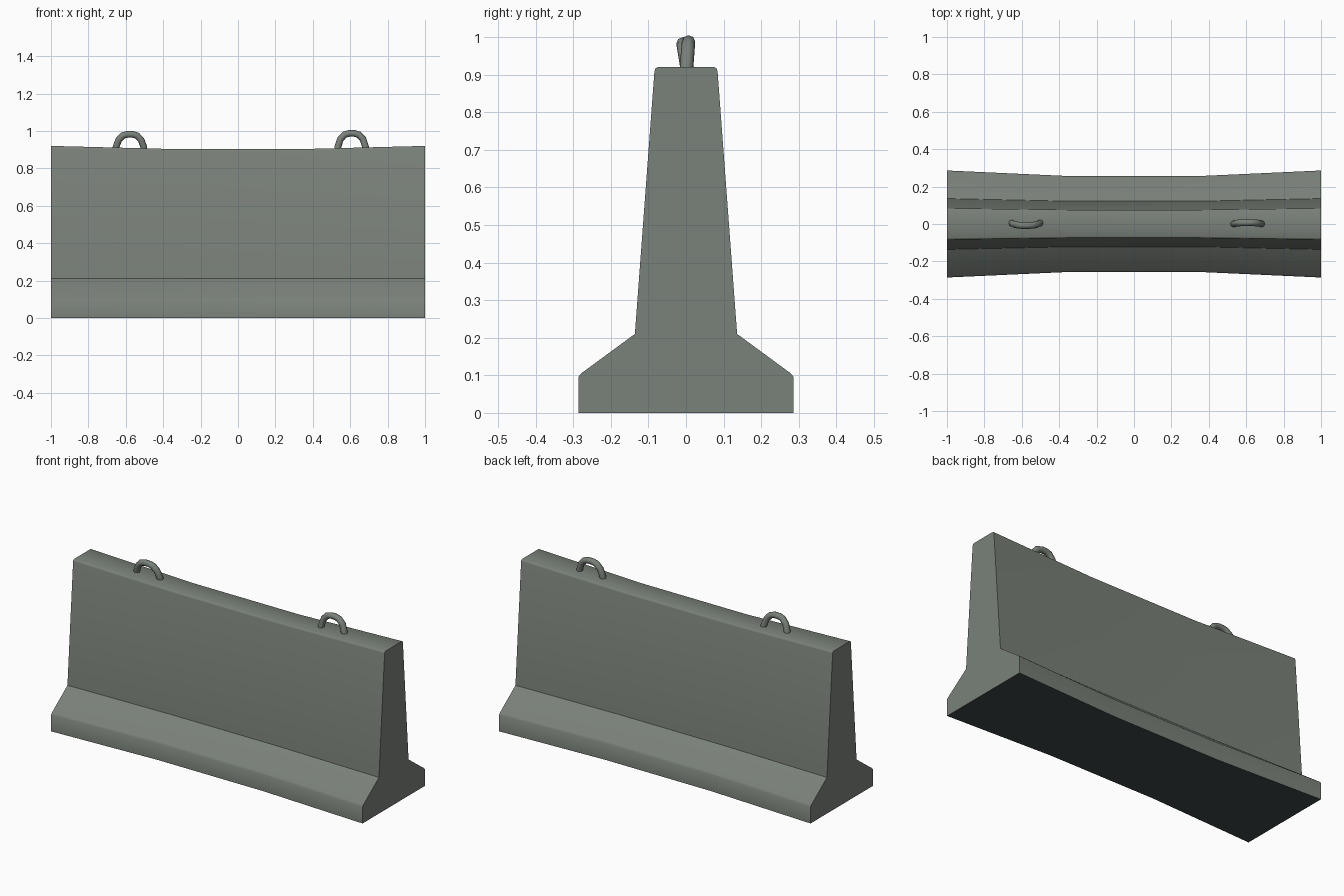
import bpy, bmesh, math
from mathutils import Vector

if "Cube" in bpy.data.objects:
    bpy.data.objects.remove(bpy.data.objects["Cube"])


def material(name, col):
    m = bpy.data.materials.new(name)
    m.diffuse_color = (*col, 1)
    m.use_nodes = True
    m.node_tree.nodes["Principled BSDF"].inputs["Base Color"].default_value = m.diffuse_color
    return m


concrete = material("grey_concrete", (0.195, 0.22, 0.193))
underside = material("dark_underside", (0.05, 0.067, 0.067))


def finish(name, bm, angle):
    bmesh.ops.recalc_face_normals(bm, faces=bm.faces[:])
    # dark colour on faces resting on the ground
    for f in bm.faces:
        if f.normal.z < -0.9 and f.calc_center_median().z < 0.01:
            f.material_index = 1
    me = bpy.data.meshes.new(name)
    bm.to_mesh(me)
    bm.free()
    ob = bpy.data.objects.new(name, me)
    bpy.context.collection.objects.link(ob)
    me.materials.append(concrete)
    me.materials.append(underside)
    bpy.ops.object.select_all(action='DESELECT')
    ob.select_set(True)
    bpy.context.view_layer.objects.active = ob
    bpy.ops.object.shade_smooth_by_angle(angle=math.radians(angle))
    return ob


def skin(bm, rings):
    """Join closed rings of points into a capped tube."""
    vs = [[bm.verts.new(p) for p in r] for r in rings]
    n = len(vs[0])
    for a, b in zip(vs, vs[1:]):
        for i in range(n):
            j = (i + 1) % n
            bm.faces.new((a[i], a[j], b[j], b[i]))
    bm.faces.new(vs[0])
    bm.faces.new(vs[-1])


# Barrier body: mirrored end profile, slimmer and lower in the middle
half = [(0.286, 0), (0.286, 0.096), (0.279, 0.105), (0.136, 0.21),
        (0.084, 0.909), (0.081, 0.917), (0.075, 0.92)]
profile = half + [(-y, z) for y, z in reversed(half)]
rings = []
for x, width, drop in ((-1, 1, 0), (-0.34, 0.895, 0.017), (0.34, 0.895, 0.017), (1, 1, 0)):
    rings.append([(x, y * width, z - (drop if z > 0.5 else 0)) for y, z in profile])
bm = bmesh.new()
skin(bm, rings)
finish("barrier_body", bm, 45)


# Lifting loops: bent bars with a slight lean
def lifting_loop(name, cx, top, y_base, y_top):
    side = [(0.078, 0.87), (0.074, 0.915), (0.060, top - 0.048),
            (0.038, top - 0.025), (0.014, top - 0.018)]
    path = [(-x, z) for x, z in side] + side[::-1]
    pts = []
    for x, z in path:
        t = (z - 0.9) / (top - 0.9)
        pts.append(Vector((cx + x, y_base + (y_top - y_base) * t, z)))
    rings = []
    for i, p in enumerate(pts):
        d = (pts[min(i + 1, len(pts) - 1)] - pts[max(i - 1, 0)]).normalized()
        u = Vector((0, 1, 0))
        u = (u - d * u.dot(d)).normalized()
        v = d.cross(u)
        rings.append([p + 0.018 * (u * math.cos(a) + v * math.sin(a))
                      for a in (k * math.pi / 4 for k in range(8))])
    bm = bmesh.new()
    skin(bm, rings)
    finish(name, bm, 50)


lifting_loop("lifting_loop_left", -0.578, 1.0, 0.006, -0.011)
lifting_loop("lifting_loop_right", 0.608, 1.005, 0.0, 0.008)
